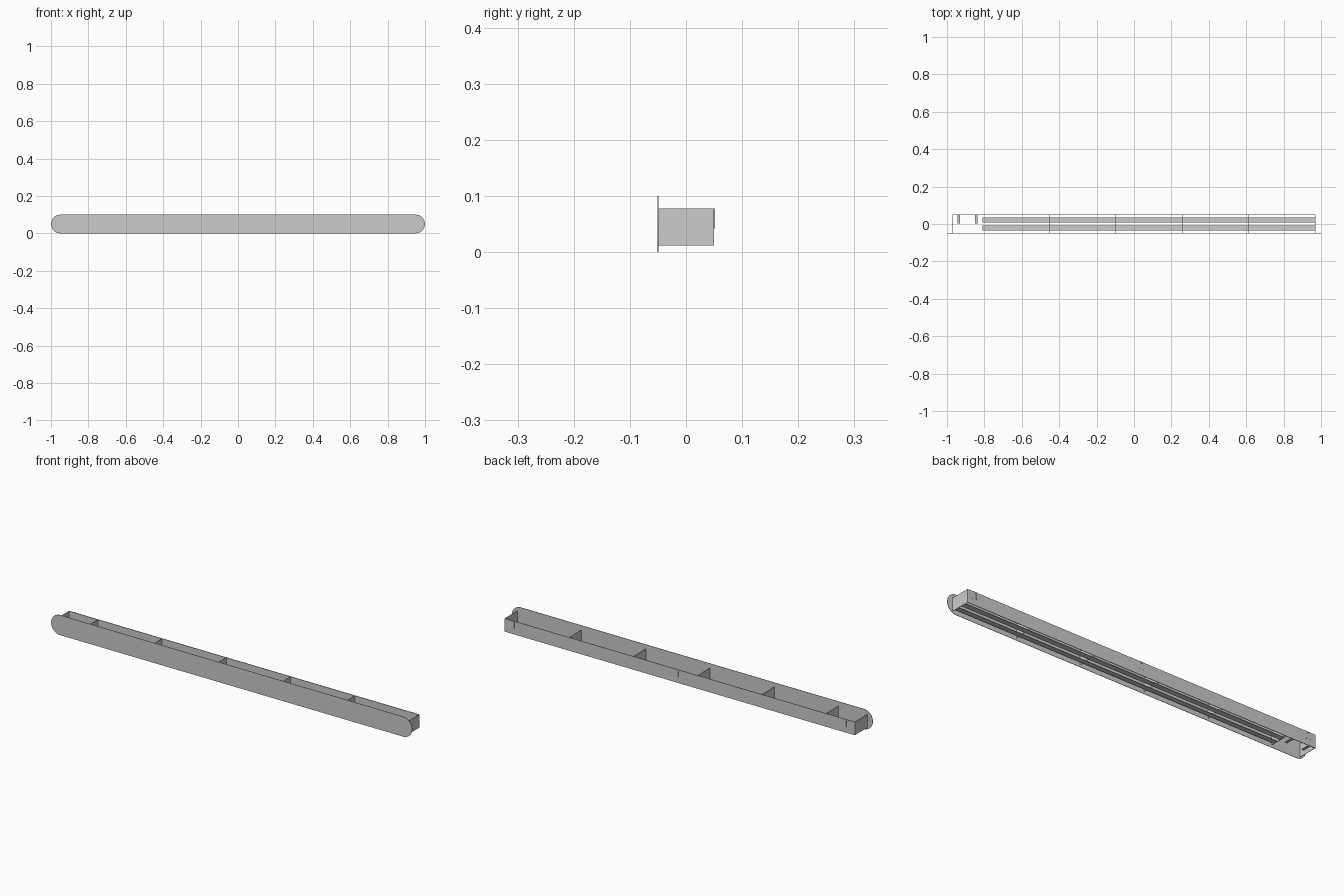
import bpy, bmesh
from math import sin, cos, pi

if "Cube" in bpy.data.objects:
    bpy.data.objects.remove(bpy.data.objects["Cube"])

HALF = 0.97              # half length of the tray
Z0, Z1 = 0.012, 0.078    # tray bottom and top
FRONT, BACK = -0.05, 0.05
T = 0.002                # sheet thickness
START, STEP = -0.81, 0.356


def finish(bm, name):
    bmesh.ops.recalc_face_normals(bm, faces=bm.faces)
    me = bpy.data.meshes.new(name)
    bm.to_mesh(me)
    bm.free()
    ob = bpy.data.objects.new(name, me)
    bpy.context.collection.objects.link(ob)
    return ob


def box(name, x0, x1, y0, y1, z0, z1):
    bm = bmesh.new()
    bmesh.ops.create_cube(bm, size=1)
    for v in bm.verts:
        v.co = ((x0 + x1) / 2 + v.co.x * (x1 - x0),
                (y0 + y1) / 2 + v.co.y * (y1 - y0),
                (z0 + z1) / 2 + v.co.z * (z1 - z0))
    return finish(bm, name)


def prism(name, pts, y0, y1):
    """Extrude an x-z outline along y."""
    bm = bmesh.new()
    face = bm.faces.new([bm.verts.new((x, y0, z)) for x, z in pts])
    new = bmesh.ops.extrude_face_region(bm, geom=[face])['geom']
    bmesh.ops.translate(bm, vec=(0, y1 - y0, 0),
                        verts=[g for g in new if isinstance(g, bmesh.types.BMVert)])
    return finish(bm, name)


# Front panel with round ends
R, N = 0.05, 16
outline = []
for side, a0 in ((1, -pi / 2), (-1, pi / 2)):
    for i in range(N + 1):
        a = a0 + pi * i / N
        outline.append((side * (1 - R) + R * cos(a), R + R * sin(a)))
prism("front_panel", outline, FRONT - T / 2, FRONT + T / 2)

# Back panel and the two end panels
box("back_panel", -HALF, HALF, BACK - 0.003, BACK, Z0, Z1)
for s, side in ((-1, "left"), (1, "right")):
    x = s * (HALF - T / 2)
    box("end_panel_" + side, x - T / 2, x + T / 2, FRONT, BACK, Z0, Z1)

# Evenly spaced dividers
for i in range(5):
    x = START + i * STEP
    box(f"divider_{i + 1}", x - T / 2, x + T / 2, FRONT, BACK, Z0, Z1)

# Two floor slats, leaving the left compartment open below
for name, y0, y1 in (("rear_slat", 0.007, 0.035), ("front_slat", -0.034, -0.009)):
    box(name, START, HALF, y0, y1, Z0, Z0 + T)

# Small support strips in the open compartment
for i, x in enumerate((-0.938, -0.844)):
    box(f"support_strip_{i + 1}", x - 0.007, x + 0.007, 0.003, BACK - 0.003, Z0, Z0 + T)

# Inverted U hangers on the back panel
for i, x in enumerate((-0.93, 0.0, 0.93)):
    w, t = 0.014, 0.007
    u = [(-w, 0.042), (-w, Z1), (w, Z1), (w, 0.042),
         (w - t, 0.042), (w - t, Z1 - t), (t - w, Z1 - t), (t - w, 0.042)]
    prism(f"hanger_{i + 1}", [(x + px, pz) for px, pz in u], BACK, BACK + 0.0015)
